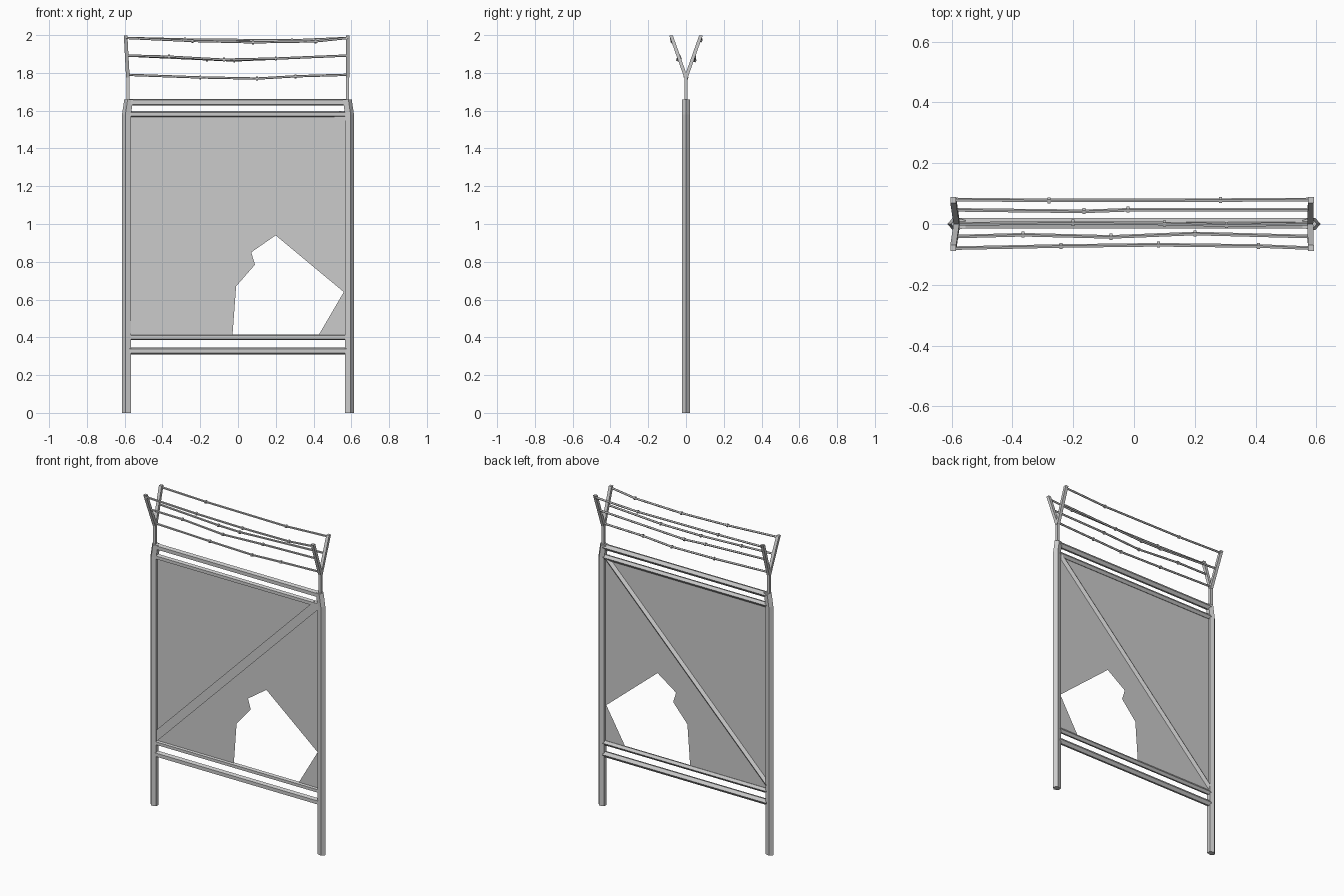
import bpy, bmesh
from math import cos, sin, pi
from mathutils import Vector

if "Cube" in bpy.data.objects:
    bpy.data.objects.remove(bpy.data.objects["Cube"])

X, Y, Z = Vector((1, 0, 0)), Vector((0, 1, 0)), Vector((0, 0, 1))


def sweep(bm, pts, r, u, v, sides=5, phase=0.0):
    """Low-poly capped tube through pts, section spanned by u and v."""
    rings = []
    for p in pts:
        ring = []
        for i in range(sides):
            a = phase + 2 * pi * i / sides
            ring.append(bm.verts.new(Vector(p) + r * (cos(a) * u + sin(a) * v)))
        rings.append(ring)
    for a, b in zip(rings, rings[1:]):
        for i in range(sides):
            j = (i + 1) % sides
            bm.faces.new((a[i], a[j], b[j], b[i]))
    bm.faces.new(rings[0])
    bm.faces.new(rings[-1])


def finish(bm, name):
    bmesh.ops.recalc_face_normals(bm, faces=bm.faces)
    me = bpy.data.meshes.new(name)
    bm.to_mesh(me)
    bm.free()
    ob = bpy.data.objects.new(name, me)
    bpy.context.collection.objects.link(ob)
    return ob


def tube(name, pts, *args, **kw):
    bm = bmesh.new()
    sweep(bm, pts, *args, **kw)
    return finish(bm, name)


# Five-sided posts, point outward, leaning in at the top
for side, s in (("left", -1), ("right", 1)):
    tube(side + "_post", [(s * 0.588, 0, 0), (s * 0.588, 0, 1.58), (s * 0.576, 0, 1.66)],
         0.026, X * s, Y * 0.82)

# Horizontal rails, flat side to the front
for name, z, r in (("top_rail", 1.645, 0.019), ("panel_top_rail", 1.581, 0.017),
                   ("panel_bottom_rail", 0.4, 0.016), ("bottom_rail", 0.328, 0.019)):
    tube(name, [(-0.575, 0, z), (0.575, 0, z)], r, Y, Z)

# Diagonal brace with a ridge at the back
tube("diagonal_brace", [(-0.58, 0, 0.434), (0.56, 0, 1.58)], 0.03, Y * 0.5,
     Vector((-1, 0, 1)).normalized(), sides=3)

# Sheet panel with a torn hole
bm = bmesh.new()
tear = [(-0.03, 0.4), (-0.01, 0.67), (0.09, 0.785), (0.07, 0.85), (0.285, 1.115),
        (0.415, 1.09), (0.435, 0.86), (0.56, 0.64)]
outline = [(-0.57, 0.4)] + tear + [(0.57, 0.64), (0.57, 1.58), (-0.57, 1.58)]
corner = [(0.42, 0.4), (0.57, 0.4), (0.57, 0.64), (0.56, 0.64)]
for poly in (outline, corner):
    bm.faces.new([bm.verts.new((x, 0, z)) for x, z in poly])
bmesh.ops.triangulate(bm, faces=[f for f in bm.faces if len(f.verts) > 4])
finish(bm, "torn_panel")

# Y-shaped wire holders: stem and two arms
for side, x0, x1 in (("left", -0.583, -0.595), ("right", 0.58, 0.582)):
    bm = bmesh.new()
    sweep(bm, [(x0, 0, 1.64), (x0, 0, 1.79)], 0.012, X, Y, 4, pi / 4)
    for s in (-1, 1):
        sweep(bm, [(x0, 0, 1.775), (x1, s * 0.079, 1.998)], 0.0135, X, Y, 4, pi / 4)
    finish(bm, side + "_wire_holder")

# Sagging wires: end height, path points (x, y, z), barbs sit on inner points
wires = {
    "low_wire": (0.0, 1.79, [(-0.2, 0.003, 1.776), (0.1, 0.001, 1.77), (0.305, -0.004, 1.782)]),
    "front_mid_wire": (-0.042, 1.892, [(-0.365, -0.036, 1.886), (-0.075, -0.043, 1.87),
                                       (0.2, -0.032, 1.876)]),
    "back_mid_wire": (0.046, 1.892, [(-0.165, 0.041, 1.872), (-0.02, 0.046, 1.866)]),
    "front_top_wire": (-0.08, 1.985, [(-0.24, -0.073, 1.969), (0.08, -0.069, 1.962),
                                      (0.41, -0.073, 1.967)]),
    "back_top_wire": (0.08, 1.985, [(-0.28, 0.077, 1.977), (0.285, 0.078, 1.972)]),
}
for name, (y, z, mid) in wires.items():
    bm = bmesh.new()
    sweep(bm, [(-0.592, y, z)] + mid + [(0.583, y, z)], 0.0065, Y, Z)
    for x, by, bz in mid:
        sweep(bm, [(x - 0.005, by, bz), (x + 0.005, by, bz)], 0.011, Y, Z)
    finish(bm, name)
